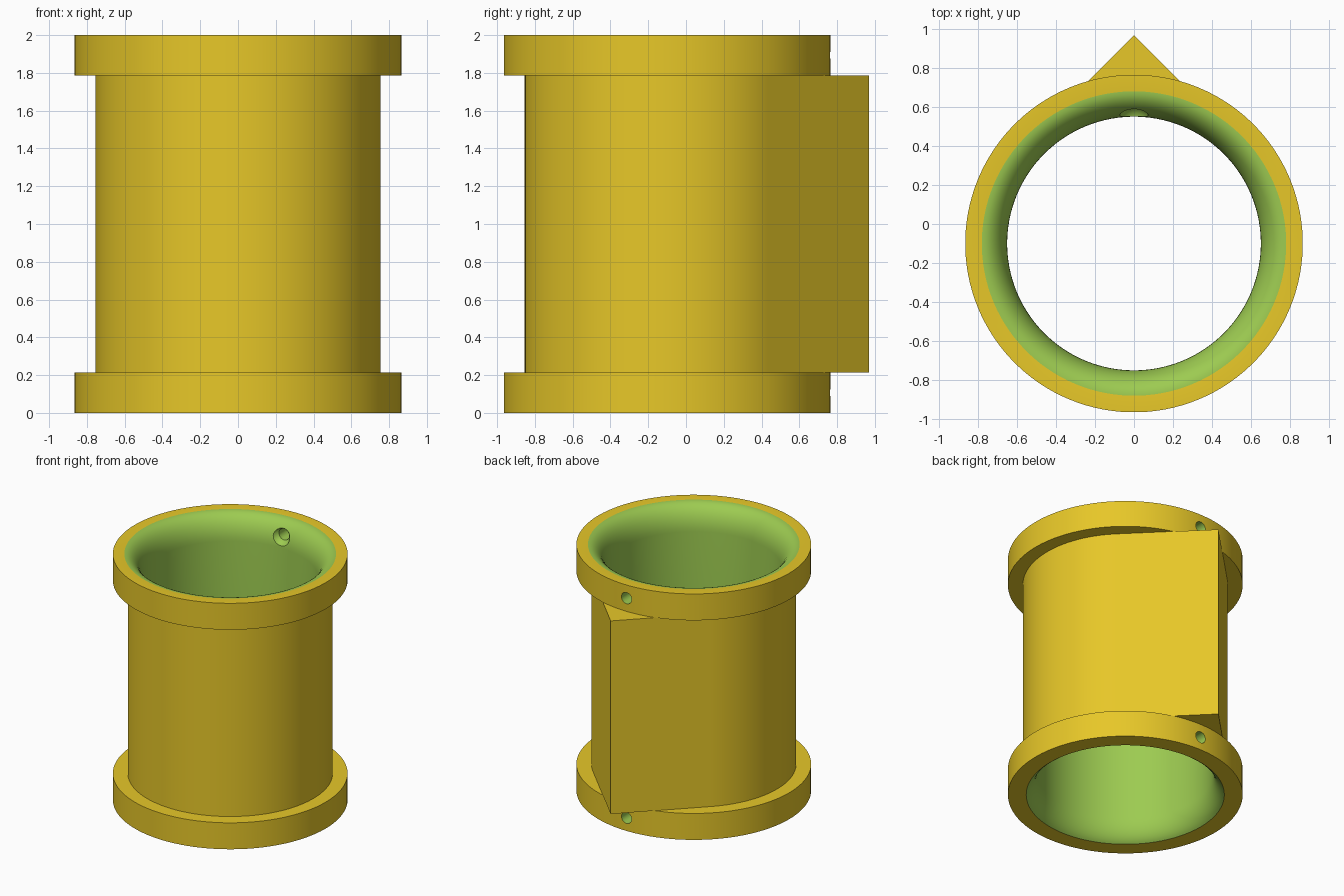
import bpy, bmesh, math
from mathutils import Matrix, Vector

if "Cube" in bpy.data.objects:
    bpy.data.objects.remove(bpy.data.objects["Cube"])

CY = -0.10                     # tube axis in y
SEG = 120
R_BORE, R_BARREL, R_FLANGE = 0.65, 0.755, 0.865
Z1, Z2, H = 0.215, 1.785, 2.0
HOLE_Z = (0.107, 1.893)


def lin(c):
    c /= 255
    return c / 12.92 if c <= 0.04045 else ((c + 0.055) / 1.055) ** 2.4


def material(name, rgb):
    m = bpy.data.materials.new(name)
    m.diffuse_color = (*[lin(c) for c in rgb], 1)
    m.use_nodes = True
    m.node_tree.nodes["Principled BSDF"].inputs["Base Color"].default_value = m.diffuse_color
    return m


MATS = [material("gold", (249, 215, 44)), material("green", (157, 203, 81))]


def make_object(name, bm):
    bmesh.ops.recalc_face_normals(bm, faces=bm.faces)
    me = bpy.data.meshes.new(name)
    bm.to_mesh(me)
    bm.free()
    ob = bpy.data.objects.new(name, me)
    bpy.context.collection.objects.link(ob)
    for m in MATS:
        me.materials.append(m)
    return ob


def activate(ob):
    bpy.ops.object.select_all(action='DESELECT')
    ob.select_set(True)
    bpy.context.view_layer.objects.active = ob


# Flanged tube: a closed profile revolved about the axis, bore faces green
A, B, N = 0.13, 0.20, 10       # rounded mouth: radial and axial size
arc = [(R_BORE + A * (1 - math.cos(t)), B * (1 - math.sin(t)))
       for t in [math.pi / 2 * i / N for i in range(N + 1)]]
top = [(r, H - d) for r, d in arc]
cut = math.acos(0.05 / A)      # the lower mouth is trimmed at radius 0.73
low = []
for i in range(N + 1):
    t = cut * (1 - i / N)
    low.append((R_BORE + A * (1 - math.cos(t)),
                B * (math.sin(cut) - math.sin(t))))
inner = low + top
low[-1] = (R_BORE, B * math.sin(cut))
outer = [(R_FLANGE, H), (R_FLANGE, Z2), (R_BARREL, Z2),
         (R_BARREL, Z1), (R_FLANGE, Z1), (R_FLANGE, 0)]
profile = inner + outer
bm = bmesh.new()
rings = []
for s in range(SEG):
    a = 2 * math.pi * (s + 0.5) / SEG
    rings.append([bm.verts.new((r * math.cos(a), CY + r * math.sin(a), z))
                  for r, z in profile])
for s in range(SEG):
    p, q = rings[s], rings[(s + 1) % SEG]
    for i in range(len(profile)):
        j = (i + 1) % len(profile)
        f = bm.faces.new((p[i], q[i], q[j], p[j]))
        f.material_index = 1 if i < len(inner) - 1 else 0
tube = make_object("flanged_tube", bm)

# Radial pin holes through the back of each flange, with a rounded inner recess
for k, z in enumerate(HOLE_Z):
    shapes = []
    bm = bmesh.new()
    bmesh.ops.create_cone(bm, cap_ends=True, segments=32, radius1=0.046,
                          radius2=0.046, depth=0.5,
                          matrix=Matrix.Translation((0, 0.72, z))
                          @ Matrix.Rotation(math.pi / 2, 4, 'X'))
    shapes.append(make_object("pin_hole_cutter", bm))
    bm = bmesh.new()
    bmesh.ops.create_uvsphere(bm, u_segments=32, v_segments=16, radius=0.08,
                              matrix=Matrix.Translation((0, 0.527, z)))
    shapes.append(make_object("recess_cutter", bm))
    for c in shapes:
        c.hide_render = True
        for f in c.data.polygons:
            f.material_index = 1
        mod = tube.modifiers.new("cut", 'BOOLEAN')
        mod.operation, mod.solver, mod.object = 'DIFFERENCE', 'EXACT', c
        activate(tube)
        bpy.ops.object.modifier_apply(modifier=mod.name)
        bpy.data.objects.remove(c)

# Pointed back ridge: two flat sides tangent to the barrel, meeting at 90 degrees
tip = (0, CY + R_BARREL * math.sqrt(2))
outline = [tip]
for i in range(13):
    a = math.radians(135 - 90 * i / 12)
    r = R_BARREL if i in (0, 12) else 0.71
    outline.append((r * math.cos(a), CY + r * math.sin(a)))
bm = bmesh.new()
base = bm.faces.new([bm.verts.new((x, y, Z1)) for x, y in outline])
ext = bmesh.ops.extrude_face_region(bm, geom=[base])
bmesh.ops.translate(bm, vec=Vector((0, 0, Z2 - Z1)),
                    verts=[v for v in ext["geom"] if isinstance(v, bmesh.types.BMVert)])
ridge = make_object("back_ridge", bm)

for ob in (tube, ridge):
    activate(ob)
    bpy.ops.object.shade_smooth_by_angle(angle=math.radians(30))
